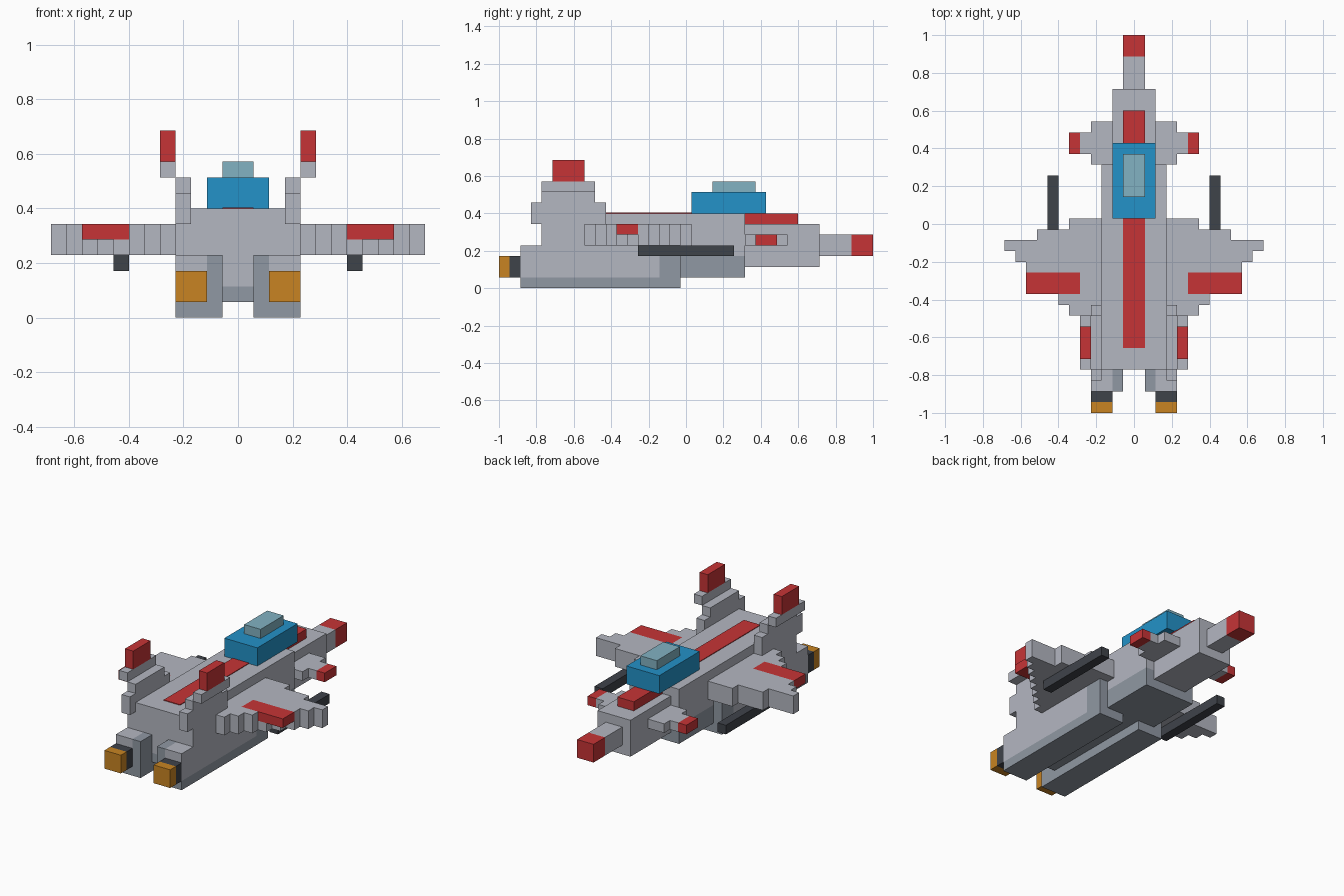
import bpy
import bmesh
from mathutils import Matrix, Vector

cube = bpy.data.objects.get("Cube")
if cube:
    bpy.data.objects.remove(cube, do_unlink=True)

# The craft is 35 blocks long; all parts are measured in whole blocks
LENGTH = 35
BLOCK = 2 / LENGTH


def material(name, rgb):
    def linear(c):
        c /= 255
        return c / 12.92 if c <= 0.04 else ((c + 0.055) / 1.055) ** 2.4
    colour = (*[linear(c) for c in rgb], 1)
    mat = bpy.data.materials.new(name)
    mat.use_nodes = True
    mat.diffuse_color = colour
    mat.node_tree.nodes["Principled BSDF"].inputs["Base Color"].default_value = colour
    return mat


light_grey = material("light grey", (180, 183, 193))
blue_grey = material("blue grey", (144, 152, 163))
charcoal = material("charcoal", (63, 67, 74))
red = material("red", (198, 52, 54))
blue = material("canopy blue", (35, 146, 200))
glass = material("pale glass", (130, 178, 194))
orange = material("flame orange", (200, 132, 34))


def part(name, mat, *boxes):
    """One object made of boxes, each given as x, y and z ranges in blocks."""
    bm = bmesh.new()
    for ranges in boxes:
        lo, hi = (Vector(corner) for corner in zip(*ranges))
        lo.y -= LENGTH / 2
        hi.y -= LENGTH / 2
        place = Matrix.Translation((lo + hi) / 2 * BLOCK)
        bmesh.ops.create_cube(bm, size=1, matrix=place @ Matrix.Diagonal((hi - lo) * BLOCK).to_4x4())
    mesh = bpy.data.meshes.new(name)
    bm.to_mesh(mesh)
    bm.free()
    mesh.materials.append(mat)
    obj = bpy.data.objects.new(name, mesh)
    bpy.context.collection.objects.link(obj)
    return obj


def pair(name, mat, *boxes):
    """A part on the +x side, mirrored across the centre."""
    obj = part(name, mat, *boxes)
    obj.modifiers.new("Mirror", "MIRROR").use_mirror_merge = False


def centred(half, y, z):
    return ((-half, half), y, z)


# Fuselage, belly and nose
part("fuselage", light_grey,
     centred(3, (4, 17), (2, 7)), centred(3, (17, 23), (3, 7)))
part("belly", blue_grey,
     centred(1, (4, 17), (1, 2)), centred(3, (17, 23), (1, 3)))
part("forward_hull", light_grey, centred(2, (23, 30), (2, 6)))
part("nose_probe", light_grey, centred(1, (30, 33), (3, 5)))
part("nose_tip", red, centred(1, (33, 35), (3, 5)))

# Red spine and canopy
part("spine_stripe", red, centred(1, (6, 18), (7, 7.07)))
part("nose_ridge", red, centred(1, (23, 28), (6, 7)))
part("canopy", blue, centred(2, (18, 25), (7, 9)))
part("canopy_window", glass, centred(1, (20, 24), (9, 10)))

# Wings: stepped columns, leaving a slot for the red panel in the top layer
wing = []
for i in range(3, 12):
    column = (i, i + 1)
    back = i + 4
    front = 18 - max(0, i // 3 - 1)
    wing.append((column, (back, front), (4, 5)))
    if 5 <= i < 10:
        wing.append((column, (13, front), (5, 6)))
        if back < 11:
            wing.append((column, (back, 11), (5, 6)))
    else:
        wing.append((column, (back, front), (5, 6)))
pair("wings", light_grey, *wing)
pair("wing_panels", red, ((5, 10), (11, 13), (5, 6)))
pair("wing_guns", charcoal, ((7, 8), (13, 22), (3, 4)))

# Small front fins
pair("canards", light_grey,
     ((2, 4), (23, 27), (4, 5)), ((4, 5), (24, 26), (4, 5)))
pair("canard_tips", red, ((5, 6), (24, 26), (4, 5)))

# Twin tail fins
pair("tail_fins", light_grey,
     ((3, 4), (4, 7), (4, 6)), ((3, 4), (3, 10), (6, 8)),
     ((3, 4), (4, 9), (8, 9)), ((4, 5), (4, 9), (9, 10)))
pair("tail_fin_tips", red, ((4, 5), (5, 8), (10, 12)))

# Engines
pair("engine_housings", light_grey, ((2, 4), (2, 15), (1, 4)))
pair("engine_casings", blue_grey,
     ((1, 2), (2, 17), (0, 4)), ((2, 4), (2, 17), (0, 1)),
     ((2, 4), (15, 17), (1, 4)))
pair("engine_nozzles", charcoal, ((2, 4), (1, 2), (1, 3)))
pair("engine_flames", orange, ((2, 4), (0, 1), (1, 3)))
